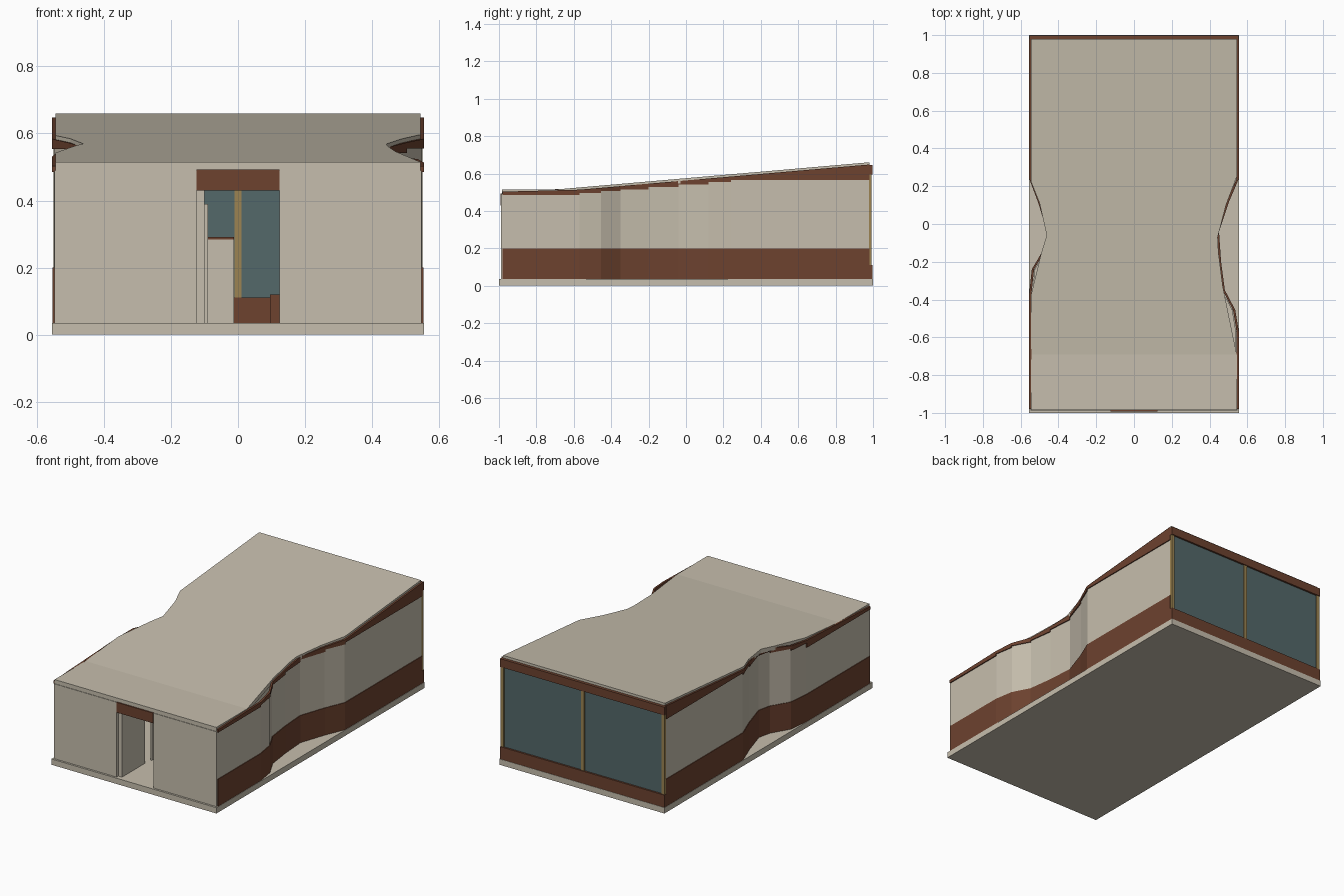
import bpy, bmesh

if "Cube" in bpy.data.objects:
    bpy.data.objects.remove(bpy.data.objects["Cube"])


def material(name, r, g, b):
    m = bpy.data.materials.new(name)
    m.diffuse_color = (r, g, b, 1)
    m.use_nodes = True
    m.node_tree.nodes["Principled BSDF"].inputs["Base Color"].default_value = m.diffuse_color
    return m


def srgb(*c):
    return [((v / 255 + 0.055) / 1.055) ** 2.4 for v in c]


PLASTER = material("warm plaster", *srgb(198, 190, 173))
TIMBER = material("brown timber", *srgb(109, 66, 47))
GLASS = material("teal glass", *srgb(84, 104, 106))
FRAME = material("tan frame", *srgb(156, 132, 82))


def finish(name, bm, mat):
    bmesh.ops.recalc_face_normals(bm, faces=bm.faces)
    me = bpy.data.meshes.new(name)
    bm.to_mesh(me)
    bm.free()
    me.materials.append(mat)
    ob = bpy.data.objects.new(name, me)
    bpy.context.collection.objects.link(ob)
    return ob


def add_prism(bm, bottom, top):
    """Solid between two matching rings of points."""
    lo = [bm.verts.new(p) for p in bottom]
    hi = [bm.verts.new(p) for p in top]
    bm.faces.new(lo)
    bm.faces.new(hi)
    n = len(lo)
    for i in range(n):
        j = (i + 1) % n
        bm.faces.new((lo[i], lo[j], hi[j], hi[i]))


def box(name, x0, x1, y0, y1, z0, z1, mat):
    bm = bmesh.new()
    ring = [(x0, y0), (x1, y0), (x1, y1), (x0, y1)]
    add_prism(bm, [(x, y, z0) for x, y in ring], [(x, y, z1) for x, y in ring])
    return finish(name, bm, mat)


def roof_z(y):
    """Flat at the front, rising towards the back."""
    return 0.515 + max(0, y + 0.69) * 0.0868


def interp(path, y):
    for (xa, ya), (xb, yb) in zip(path, path[1:]):
        if ya <= y <= yb:
            return xa + (xb - xa) * (y - ya) / (yb - ya)
    return path[-1][0]


def wall_strip(name, path, side, shift, thick, zlo, zhi, mat):
    """Wall following a plan path; heights come from segment start and y."""
    bm = bmesh.new()
    for (xa, ya), (xb, yb) in zip(path, path[1:]):
        ring = [(xa + side * shift, ya), (xb + side * shift, yb),
                (xb + side * (shift - thick), yb), (xa + side * (shift - thick), ya)]
        add_prism(bm, [(x, y, zlo(ya, y)) for x, y in ring],
                  [(x, y, zhi(ya, y)) for x, y in ring])
    return finish(name, bm, mat)


# base slab
box("base_slab", -0.555, 0.555, -1, 1, 0, 0.035, PLASTER)

# curved side walls with timber skirt below and timber band under the roof
right_path = [(0.549, -0.98), (0.549, -0.57), (0.53, -0.455), (0.475, -0.35),
              (0.455, -0.2), (0.444, -0.04), (0.498, 0.12), (0.549, 0.24), (0.549, 0.98)]
left_path = [(-0.549, -0.98), (-0.549, -0.37), (-0.535, -0.24), (-0.47, -0.13),
             (-0.452, -0.05), (-0.50, 0.11), (-0.549, 0.24), (-0.549, 0.98)]
for label, path, side in (("right", right_path, 1), ("left", left_path, -1)):
    wall_strip(label + "_wall", path, side, 0, 0.012,
               lambda s, y: 0.2, lambda s, y: roof_z(s) - 0.03, PLASTER)
    wall_strip(label + "_skirt", path, side, 0.004, 0.016,
               lambda s, y: 0.035, lambda s, y: 0.2, TIMBER)
    wall_strip(label + "_upper_band", path, side, 0.006, 0.012,
               lambda s, y: roof_z(s) - 0.03, lambda s, y: roof_z(y) - 0.012, TIMBER)

# sloping roof with notched sides
roof_right = [(0.544, -0.985), (0.544, -0.69), (0.47, -0.33), (0.447, -0.15),
              (0.443, -0.07), (0.487, 0.1), (0.544, 0.25), (0.544, 0.98)]
roof_left = [(-0.544, -0.985), (-0.544, -0.37), (-0.49, -0.15), (-0.462, -0.06),
             (-0.5, 0.11), (-0.544, 0.22), (-0.544, 0.98)]
stations = sorted({y for _, y in roof_right + roof_left})
rings = [[(interp(roof_left, y), y, roof_z(y) - 0.025), (interp(roof_right, y), y, roof_z(y) - 0.025),
          (interp(roof_right, y), y, roof_z(y)), (interp(roof_left, y), y, roof_z(y))]
         for y in stations]
bm = bmesh.new()
loops = [[bm.verts.new(p) for p in r] for r in rings]
bm.faces.new(loops[0])
bm.faces.new(loops[-1])
for a, b in zip(loops, loops[1:]):
    for i in range(4):
        j = (i + 1) % 4
        bm.faces.new((a[i], a[j], b[j], b[i]))
finish("roof", bm, PLASTER)

# front wall, door lintel and open doorway
for label, s in (("left", -1), ("right", 1)):
    x0, x1 = sorted((s * 0.124, s * 0.547))
    box("front_wall_" + label, x0, x1, -0.988, -0.972, 0.035, 0.49, PLASTER)
box("door_lintel", -0.124, 0.124, -0.992, -0.972, 0.43, 0.492, TIMBER)
box("open_door", -0.124, -0.1, -0.972, -0.75, 0.035, 0.43, PLASTER)

# interior partition and counter
box("partition", -0.1, -0.09, -0.7, -0.1, 0.035, 0.39, PLASTER)
box("counter", -0.09, -0.012, 0.1, 0.4, 0.035, 0.284, PLASTER)
box("counter_top", -0.09, -0.012, 0.1, 0.4, 0.284, 0.291, TIMBER)
box("low_cabinet", 0.095, 0.2, 0.5, 0.8, 0.035, 0.12, TIMBER)

# glazed back wall
box("back_sill", -0.553, 0.553, 0.975, 0.998, 0.035, 0.11, TIMBER)
box("back_header", -0.553, 0.553, 0.98, 0.998, 0.595, 0.645, TIMBER)
box("back_glass", -0.54, 0.54, 0.982, 0.987, 0.11, 0.595, GLASS)
for label, x in (("left", -0.541), ("centre", 0), ("right", 0.541)):
    box("back_post_" + label, x - 0.01, x + 0.01, 0.978, 0.993, 0.11, 0.595, FRAME)
